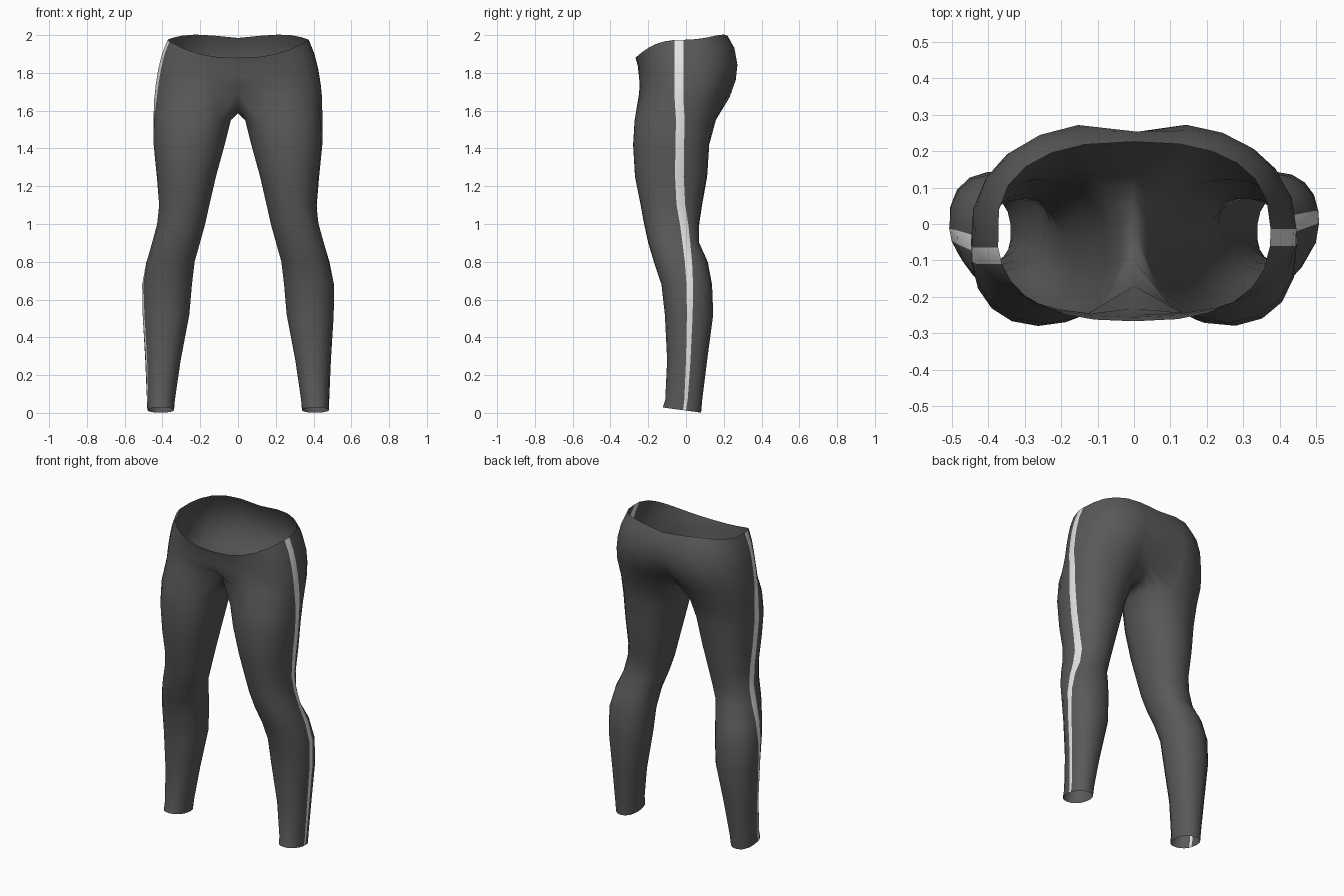
import bpy
import bmesh
from math import sin, cos, asin, radians, copysign, pi

default_cube = bpy.data.objects.get("Cube")
if default_cube:
    bpy.data.objects.remove(default_cube, do_unlink=True)


def make_material(name, value):
    material = bpy.data.materials.new(name)
    material.use_nodes = True
    colour = (value, value, value, 1)
    material.diffuse_color = colour
    shader = material.node_tree.nodes["Principled BSDF"]
    shader.inputs["Base Color"].default_value = colour
    shader.inputs["Roughness"].default_value = 0.8
    return material


SEGMENTS = 6        # columns in front of the stripe, and again behind it
INNER = 4           # columns on the inside of each leg
OUTER = 2 * SEGMENTS + 2
TORSO_CENTRE = -0.02
TORSO_ROUND, LEG_ROUND = 0.8, 0.9

# front z, side z, back z, half width, front y, back y, front dent, back dent
TORSO_ROWS = [
    (1.88, 1.975, 1.985, .375, -.267, .226, 0, 0),
    (1.84, 1.9, 1.92, .405, -.256, .265, 0, .04),
    (1.79, 1.82, 1.83, .425, -.25, .283, 0, .11),
    (1.74, 1.74, 1.75, .438, -.252, .275, .08, .2),
    (1.69, 1.66, 1.66, .446, -.262, .245, .35, .45),
]

# seam under the body, from back to front: y, z
CROTCH_SEAM = [(.1, 1.615), (.045, 1.59), (-.03, 1.585), (-.1, 1.615)]

# z, inner x, outer x, front y, back y, stripe centre
LEG_ROWS = [
    (1.55, .035, .448, -.272, .158, -.03),
    (1.42, .068, .447, -.28, .123, -.033),
    (1.25, .115, .43, -.27, .112, -.035),
    (1.1, .15, .418, -.24, .085, -.027),
    (1.0, .172, .428, -.222, .07, -.01),
    (.9, .2, .455, -.2, .07, .002),
    (.8, .228, .485, -.17, .115, .013),
    (.68, .242, .508, -.13, .138, .02),
    (.52, .256, .507, -.112, .144, .02),
    (.28, .302, .492, -.1, .112, .012),
    (.07, .333, .483, -.11, .086, 0),
    (.015, .338, .481, -.123, .08, -.008),
]


def rounded(value, power):
    return copysign(abs(value) ** power, value)


def stripe_angles(centre, z, side, mid, front, back, power):
    """Angles at which a section crosses the two edges of the side stripe."""
    if side < 0:
        centre -= 0.05
    half = min(0.023, 0.008 + 0.014 * z)
    angles = []
    for y in (centre - half, centre + half):
        offset = y - mid
        reach = back - mid if offset > 0 else mid - front
        angles.append(asin(rounded(offset / reach, 1 / power)))
    return angles


def outer_angles(limit, edges):
    """Spread columns from the front limit to the stripe, then to the back."""
    first, second = edges
    steps = [i / SEGMENTS for i in range(SEGMENTS + 1)]
    return ([-limit + (first + limit) * t for t in steps]
            + [second + (limit - second) * t for t in steps])


def torso_ring(row, side):
    z_front, z_side, z_back, width, front, back, dent_f, dent_b = row
    edges = stripe_angles(-.037, z_side, side, TORSO_CENTRE, front, back, TORSO_ROUND)
    points = []
    for a in outer_angles(pi / 2, edges):
        s = sin(a)
        x = width * rounded(max(cos(a), 0), TORSO_ROUND)
        reach = back - TORSO_CENTRE if s > 0 else TORSO_CENTRE - front
        y = TORSO_CENTRE + reach * rounded(s, TORSO_ROUND)
        # hollow along the centre line
        dent = dent_b if s > 0 else dent_f
        y *= 1 - dent * max(0, 1 - x / 0.2) ** 2
        z_end = z_back if s > 0 else z_front
        z = z_side + (z_end - z_side) * s * s
        z += 0.027 * max(0, s) * max(0, sin(2 * a))
        points.append((side * x, y, z))
    return points


def leg_ring(row, side, tilt):
    z, x_in, x_out, front, back, stripe = row
    mid_x, mid_y = (x_in + x_out) / 2, (front + back) / 2
    edges = stripe_angles(stripe, z, side, mid_y, front, back, LEG_ROUND)
    limit = radians(130)
    angles = outer_angles(limit, edges)
    step = (2 * pi - 2 * limit) / (INNER + 1)
    angles += [limit + step * (i + 1) for i in range(INNER)]
    points = []
    for a in angles:
        x = mid_x + (x_out - x_in) / 2 * rounded(cos(a), LEG_ROUND)
        y = mid_y + (back - front) / 2 * rounded(sin(a), LEG_ROUND)
        points.append((side * x, y, z - tilt * sin(a)))
    return points


def build_half(bm, side):
    rings = [torso_ring(row, side) for row in TORSO_ROWS]
    rings[-1] += [(0, y, z) for y, z in CROTCH_SEAM]
    for row in LEG_ROWS:
        tilt = 0.014 if row is LEG_ROWS[-1] else 0
        rings.append(leg_ring(row, side, tilt))
    rings = [[bm.verts.new(p) for p in ring] for ring in rings]
    for upper, lower in zip(rings, rings[1:]):
        closed = len(upper) > OUTER
        count = len(upper) if closed else OUTER - 1
        for k in range(count):
            n = (k + 1) % len(upper) if closed else k + 1
            quad = [upper[k], lower[k], lower[n], upper[n]]
            face = bm.faces.new(quad if side > 0 else quad[::-1])
            face.smooth = True
            # the column between the stripe edges
            face.material_index = 1 if k == SEGMENTS else 0


# Leggings: both halves joined along the centre seam
bm = bmesh.new()
for side in (1, -1):
    build_half(bm, side)
seam = [v for v in bm.verts if abs(v.co.x) < 0.0005]
bmesh.ops.remove_doubles(bm, verts=seam, dist=0.001)
mesh = bpy.data.meshes.new("leggings")
bm.to_mesh(mesh)
bm.free()
mesh.materials.append(make_material("dark grey fabric", 0.1))
mesh.materials.append(make_material("pale side stripe", 0.78))
leggings = bpy.data.objects.new("leggings", mesh)
bpy.context.collection.objects.link(leggings)
